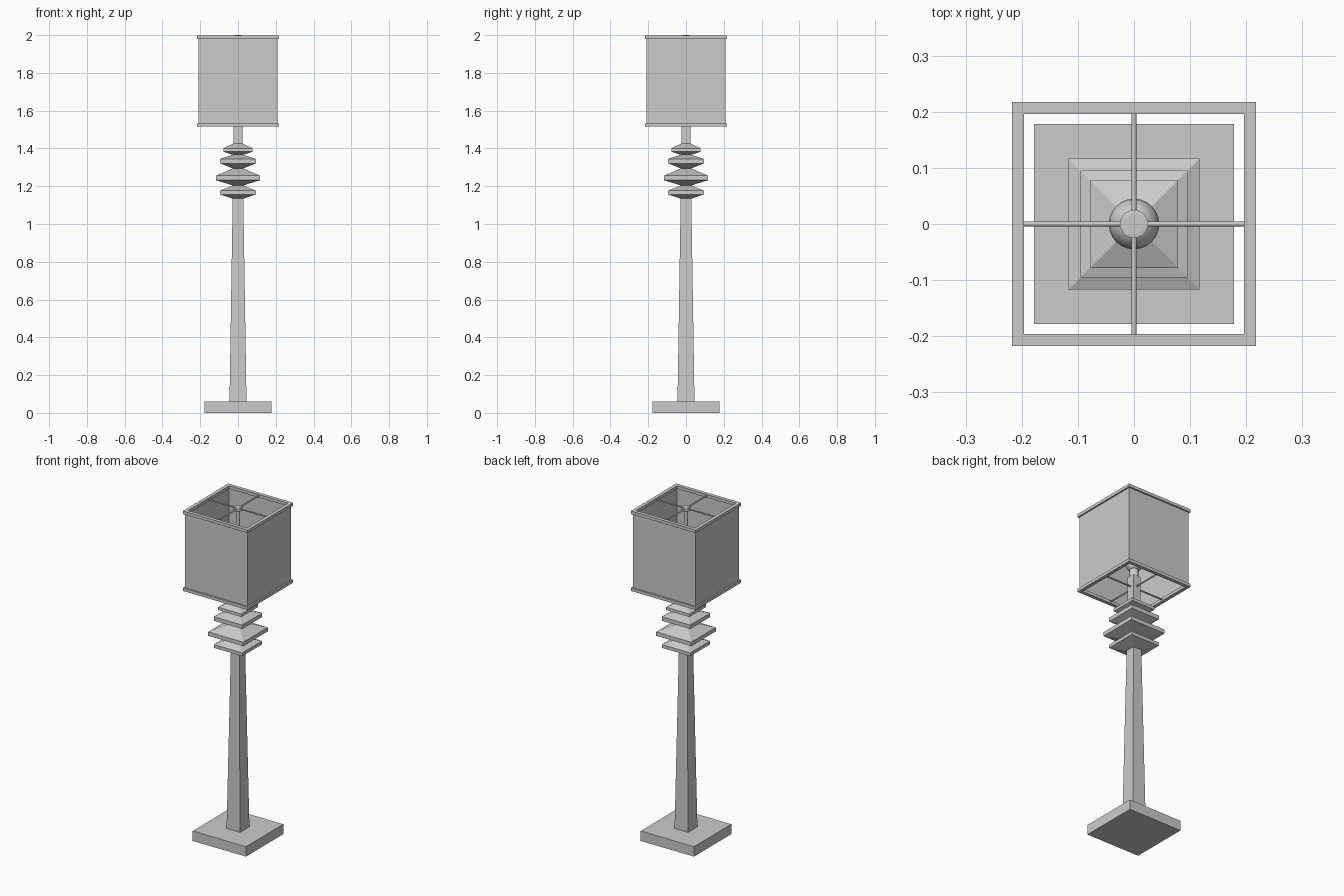
import bpy, bmesh, math
from mathutils import Vector

cube = bpy.data.objects.get("Cube")
if cube:
    bpy.data.objects.remove(cube)

grey = bpy.data.materials.new("plain_grey")
grey.use_nodes = True
color = (0.6, 0.6, 0.6, 1)
grey.diffuse_color = color
grey.node_tree.nodes["Principled BSDF"].inputs["Base Color"].default_value = color


def finish(name, bm, smooth=False):
    bmesh.ops.recalc_face_normals(bm, faces=bm.faces)
    mesh = bpy.data.meshes.new(name)
    bm.to_mesh(mesh)
    bm.free()
    mesh.materials.append(grey)
    obj = bpy.data.objects.new(name, mesh)
    bpy.context.collection.objects.link(obj)
    if smooth:
        bpy.ops.object.select_all(action='DESELECT')
        obj.select_set(True)
        bpy.context.view_layer.objects.active = obj
        bpy.ops.object.shade_smooth_by_angle(angle=math.radians(35))
    return obj


def lathe(name, profile, sides=4, closed=False):
    """Stack rings of (radius, z); four sides use the half width as radius."""
    bm = bmesh.new()
    grow = math.sqrt(2) if sides == 4 else 1
    rings = []
    for r, z in profile:
        angles = [math.tau * (i + 0.5) / sides for i in range(sides)]
        rings.append([bm.verts.new((r * grow * math.cos(a), r * grow * math.sin(a), z))
                      for a in angles])
    pairs = list(zip(rings, rings[1:]))
    if closed:
        pairs.append((rings[-1], rings[0]))
    else:
        bm.faces.new(rings[0])
        bm.faces.new(rings[-1])
    for low, high in pairs:
        for i in range(sides):
            j = (i + 1) % sides
            bm.faces.new((low[i], low[j], high[j], high[i]))
    return finish(name, bm, smooth=sides > 4)


def square_tube(name, outer, inner, z0, z1):
    lathe(name, [(outer, z0), (outer, z1), (inner, z1), (inner, z0)], closed=True)


def spoke(name, direction, z):
    bm = bmesh.new()
    axis = Vector(direction)
    turn = axis.to_track_quat('Z', 'Y').to_matrix().to_4x4()
    turn.translation = axis * 0.11 + Vector((0, 0, z))
    bmesh.ops.create_cone(bm, cap_ends=True, segments=12, radius1=0.0045,
                          radius2=0.0045, depth=0.19, matrix=turn)
    finish(name, bm, smooth=True)


# Foot and tapered column
lathe("base", [(0.178, 0), (0.178, 0.06)])
lathe("column", [(0.045, 0.06), (0.028, 1.14)])

# Stacked square collars: half width, bottom, band bottom, band top, top
collars = [(0.095, 1.135, 1.157, 1.177, 1.205),
           (0.117, 1.205, 1.232, 1.256, 1.295),
           (0.095, 1.295, 1.321, 1.345, 1.367),
           (0.078, 1.367, 1.383, 1.401, 1.425)]
for n, (w, z0, z1, z2, z3) in enumerate(collars, 1):
    lathe(f"collar_{n}", [(0.03, z0), (w, z1), (w, z2), (0.025, z3)])

# Neck, socket, bulb and the rod up to the top hub
lathe("neck", [(0.024, 1.42), (0.024, 1.59)])
lathe("socket", [(0.025, 1.59), (0.025, 1.64)], sides=24)
bm = bmesh.new()
bmesh.ops.create_uvsphere(bm, u_segments=24, v_segments=12, radius=0.045)
bmesh.ops.translate(bm, verts=bm.verts, vec=(0, 0, 1.67))
finish("bulb", bm, smooth=True)
lathe("rod", [(0.012, 1.7), (0.012, 1.985)], sides=16)
lathe("hub", [(0.025, 1.98), (0.025, 1.997), (0.018, 1.998), (0.018, 2.0)], sides=24)

# Shade walls and rims
square_tube("shade", 0.208, 0.203, 1.52, 1.99)
square_tube("lower_rim", 0.217, 0.196, 1.515, 1.533)
square_tube("upper_rim", 0.217, 0.196, 1.98, 1.998)

# Crossed supports at both ends of the shade
for level, z in (("lower", 1.525), ("upper", 1.99)):
    for side, d in (("left", (1, 0, 0)), ("right", (-1, 0, 0)),
                    ("front", (0, -1, 0)), ("back", (0, 1, 0))):
        spoke(f"{level}_{side}_spoke", d, z)
